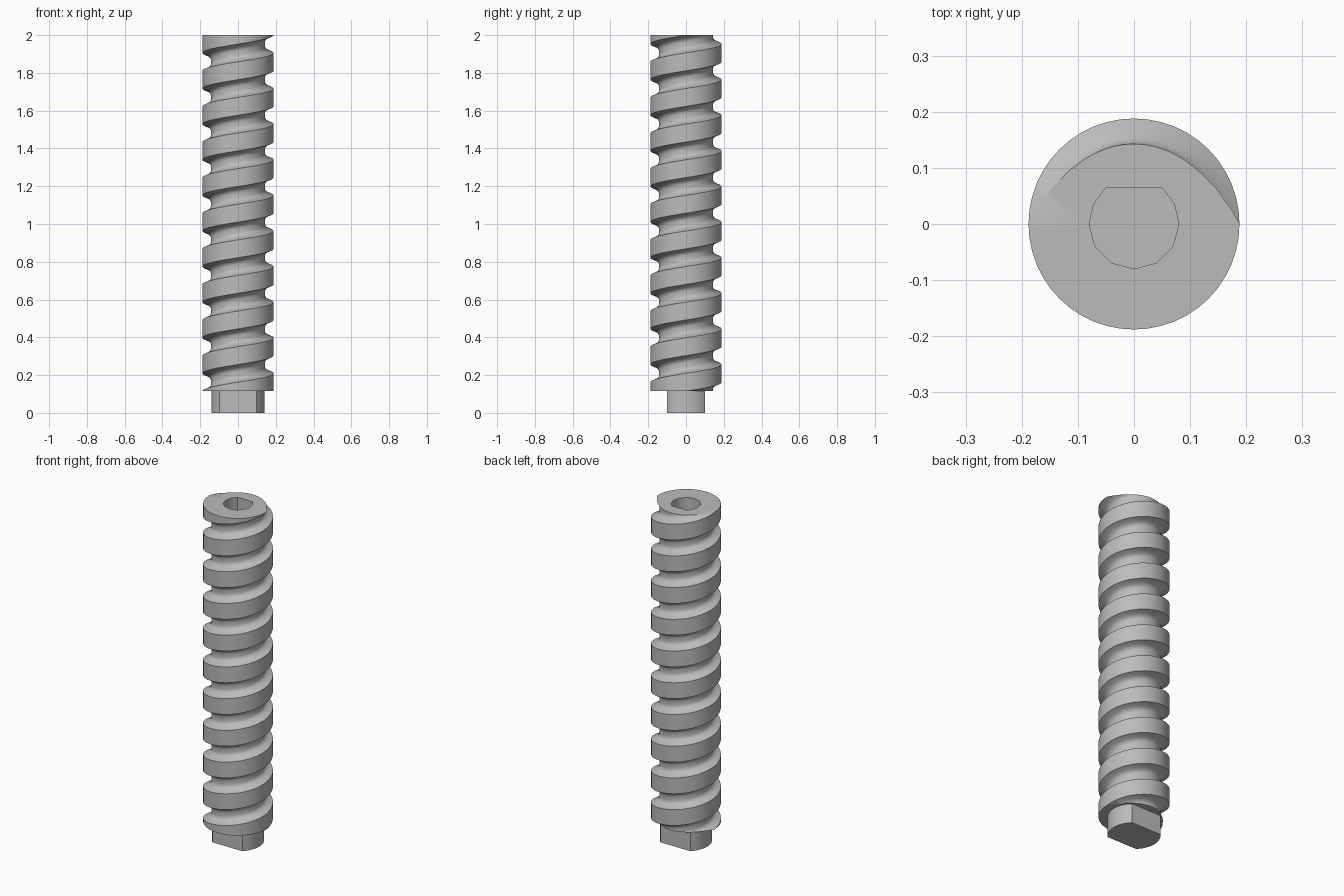
import bpy, bmesh
from math import cos, sin, pi, asin, radians

cube = bpy.data.objects.get("Cube")
if cube:
    bpy.data.objects.remove(cube, do_unlink=True)

BASE, TOP, TURNS = 0.115, 2.0, 10
PITCH = (TOP - BASE) / TURNS
OUTER, DEPTH = 0.188, 0.045
STEPS, GROOVE = 48, 12          # steps per turn, groove segments

steel = bpy.data.materials.new("grey steel")
steel.use_nodes = True
steel.diffuse_color = (0.5, 0.5, 0.5, 1)
steel.node_tree.nodes["Principled BSDF"].inputs["Base Color"].default_value = (0.5, 0.5, 0.5, 1)


def finish(bm, name):
    bmesh.ops.recalc_face_normals(bm, faces=bm.faces)
    mesh = bpy.data.meshes.new(name)
    bm.to_mesh(mesh)
    bm.free()
    mesh.materials.append(steel)
    obj = bpy.data.objects.new(name, mesh)
    bpy.context.collection.objects.link(obj)
    bpy.ops.object.select_all(action='DESELECT')
    obj.select_set(True)
    bpy.context.view_layer.objects.active = obj
    bpy.ops.object.shade_smooth_by_angle(angle=radians(31))
    return obj


def groove_profile():
    """One pitch as (height fraction, radius): rounded groove, then flat crest."""
    pts = []
    for j in range(GROOVE + 1):
        t = 2 * j / GROOVE - 1
        pts.append(((t + 1) / 4, OUTER - DEPTH * (1 - abs(t) ** 3.5)))
    return pts


def ring_edges(bm, points, z):
    vs = [bm.verts.new((x, y, z)) for x, y in points]
    return [bm.edges.new((a, b)) for a, b in zip(vs, vs[1:] + vs[:1])]


# Threaded shaft: profile swept along a helix, each turn welded to the next
bm = bmesh.new()
profile = groove_profile()
rows = []
for i in range(-2 * STEPS, (TURNS + 2) * STEPS + 1):
    a = 2 * pi * i / STEPS
    rows.append([bm.verts.new((r * cos(a), r * sin(a), BASE + PITCH * (u + i / STEPS - 0.5)))
                 for u, r in profile])
for i in range(len(rows) - 1):
    low, high = list(rows[i]), list(rows[i + 1])
    if i + 1 + STEPS < len(rows):
        low.append(rows[i + STEPS][0])
        high.append(rows[i + 1 + STEPS][0])
    for j in range(len(low) - 1):
        bm.faces.new((low[j], high[j], high[j + 1], low[j + 1]))


def cut(z, direction):
    geom = bm.verts[:] + bm.edges[:] + bm.faces[:]
    bmesh.ops.bisect_plane(bm, geom=geom, dist=1e-6, plane_co=(0, 0, z),
                           plane_no=(0, 0, direction), clear_outer=True)
    return [e for e in bm.edges if e.is_boundary
            and all(abs(v.co.z - z) < 1e-5 for v in e.verts)]


bottom_edges = cut(BASE, -1)
bmesh.ops.triangle_fill(bm, edges=bottom_edges, use_beauty=True, normal=(0, 0, -1))

# Socket with one flat side, sunk into the top end
top_edges = cut(TOP, 1)
socket = [(0.08 * cos(pi * k / 6), 0.08 * sin(pi * k / 6)) for k in range(6, 13)]
socket += [(0.072, 0.035), (0.05, 0.065), (-0.05, 0.065), (-0.072, 0.035)]
rim = ring_edges(bm, socket, TOP)
bmesh.ops.triangle_fill(bm, edges=top_edges + rim, use_beauty=True, normal=(0, 0, 1))
wall = bmesh.ops.extrude_edge_only(bm, edges=rim)["geom"]
floor = [e for e in wall if isinstance(e, bmesh.types.BMEdge)
         and all(v in wall for v in e.verts)]
bmesh.ops.translate(bm, verts=[v for v in wall if isinstance(v, bmesh.types.BMVert)],
                    vec=(0, 0, -0.25))
bmesh.ops.contextual_create(bm, geom=floor)
finish(bm, "threaded_shaft")

# Drive end: round stub with flats at front and back
bm = bmesh.new()
half = asin(0.1 / 0.14)
arc = [half * (k / 6 - 1) for k in range(13)]
outline = [(0.14 * cos(a + s), 0.14 * sin(a + s)) for s in (0, pi) for a in arc]
face = bm.faces.new([bm.verts.new((x, y, 0)) for x, y in outline])
stub = bmesh.ops.extrude_face_region(bm, geom=[face])["geom"]
bmesh.ops.translate(bm, verts=[v for v in stub if isinstance(v, bmesh.types.BMVert)],
                    vec=(0, 0, BASE + 0.005))
finish(bm, "drive_end")
